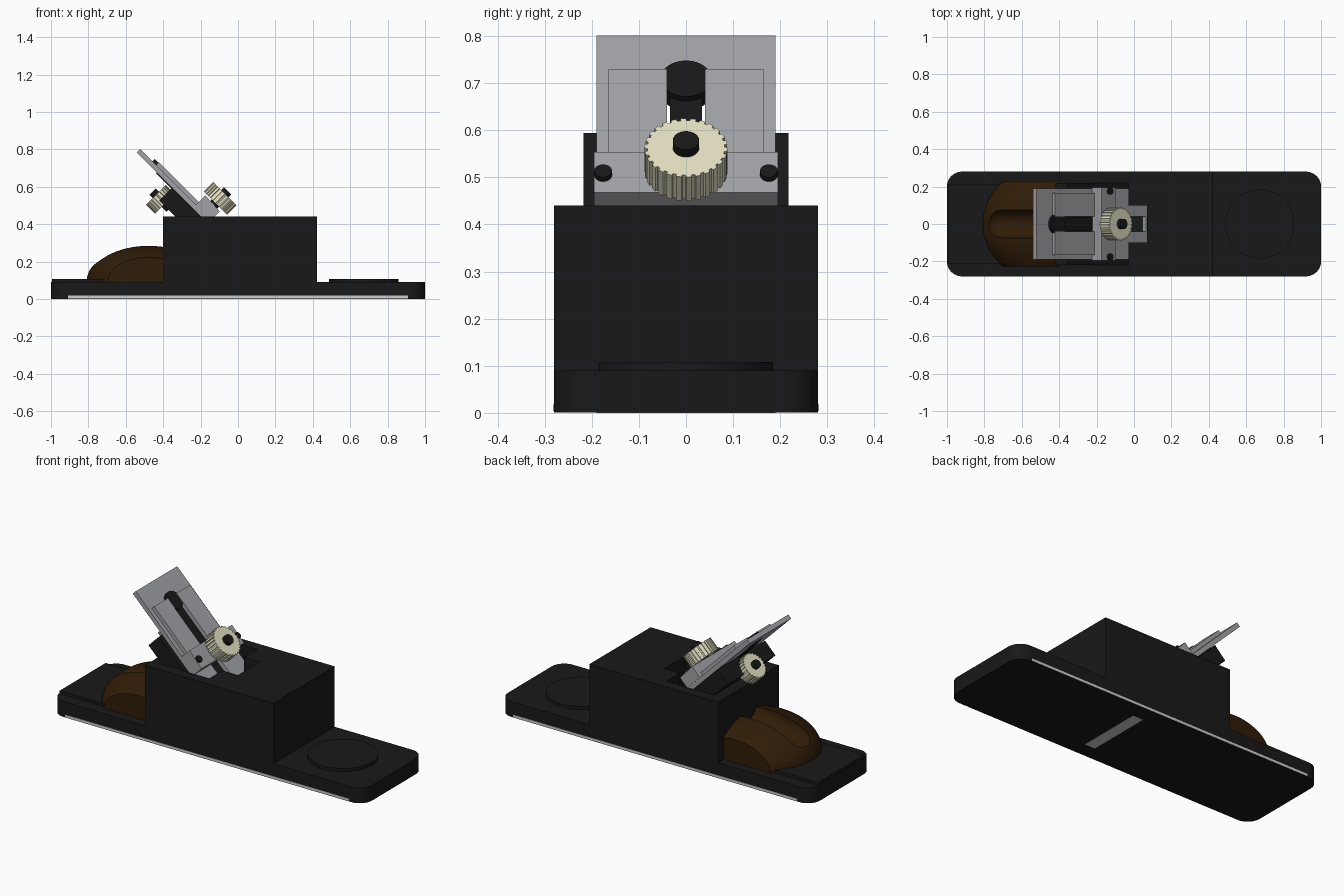
import bpy, bmesh, math
from mathutils import Matrix, Vector

if "Cube" in bpy.data.objects:
    bpy.data.objects.remove(bpy.data.objects["Cube"])

def material(name, rgb):
    m = bpy.data.materials.new(name)
    m.diffuse_color = (*rgb, 1)
    m.use_nodes = True
    m.node_tree.nodes["Principled BSDF"].inputs["Base Color"].default_value = m.diffuse_color
    return m

BLACK = material("black iron", (0.0095, 0.0095, 0.0095))
STEEL = material("grey steel", (0.36, 0.365, 0.385))
SOLE = material("light sole steel", (0.62, 0.62, 0.62))
WOOD = material("dark wood", (0.029, 0.0115, 0.002))
BRASS = material("pale brass", (0.77, 0.75, 0.54))
FLAT = Matrix.Identity(4)
# Bed frame: local x runs down the slope, local z is the blade normal
BED = Matrix.Rotation(math.radians(45), 4, 'Y')

def finish(name, bm, mat, frame=FLAT, smooth=True):
    bmesh.ops.transform(bm, matrix=frame, verts=bm.verts)
    bmesh.ops.recalc_face_normals(bm, faces=bm.faces)
    me = bpy.data.meshes.new(name)
    bm.to_mesh(me)
    bm.free()
    me.materials.append(mat)
    ob = bpy.data.objects.new(name, me)
    bpy.context.collection.objects.link(ob)
    if smooth:
        shade(ob)
    return ob

def select(ob):
    bpy.ops.object.select_all(action='DESELECT')
    ob.select_set(True)
    bpy.context.view_layer.objects.active = ob

def shade(ob):
    select(ob)
    bpy.ops.object.shade_smooth_by_angle(angle=math.radians(30))

def box(name, x, y, z, mat, frame=FLAT):
    bm = bmesh.new()
    bmesh.ops.create_cube(bm, size=1)
    for v in bm.verts:
        v.co = Vector(((a[0] + a[1]) / 2 + c * (a[1] - a[0]) for a, c in zip((x, y, z), v.co)))
    return finish(name, bm, mat, frame, False)

def prism(name, pts, z0, z1, mat, frame=FLAT):
    """Extrude an outline in the local xy plane from z0 to z1."""
    bm = bmesh.new()
    f = bm.faces.new([bm.verts.new((p[0], p[1], z0)) for p in pts])
    ext = bmesh.ops.extrude_face_region(bm, geom=[f])['geom']
    bmesh.ops.translate(bm, vec=(0, 0, z1 - z0), verts=[v for v in ext if isinstance(v, bmesh.types.BMVert)])
    # keep the starting cap so the solid is closed
    if not f.is_valid:
        bmesh.ops.holes_fill(bm, edges=bm.edges)
    return finish(name, bm, mat, frame)

def circle(cx, cy, r, n=32):
    return [(cx + r * math.cos(i * math.tau / n), cy + r * math.sin(i * math.tau / n)) for i in range(n)]

def gear(r, depth, teeth):
    """Knurled knob outline."""
    pts = []
    for i in range(teeth):
        for t, rad in ((0, r), (0.55, r), (0.6, r - depth), (0.95, r - depth)):
            a = (i + t) * math.tau / teeth
            pts.append((rad * math.cos(a), rad * math.sin(a)))
    return pts

def boolean(ob, cutter, op='DIFFERENCE'):
    mod = ob.modifiers.new("cut", 'BOOLEAN')
    mod.operation, mod.object, mod.solver = op, cutter, 'EXACT'
    select(ob)
    bpy.ops.object.modifier_apply(modifier=mod.name)
    bpy.data.objects.remove(cutter)

# Base with rounded corners
outline = []
for k, (sx, sy) in enumerate(((1, 1), (-1, 1), (-1, -1), (1, -1))):
    for i in range(9):
        a = math.radians(k * 90 + i * 11.25)
        outline.append((sx * 0.92 + 0.08 * math.cos(a), sy * 0.2 + 0.08 * math.sin(a)))
prism("base", outline, 0.001, 0.09, BLACK)
box("sole_strip", (-0.91, 0.91), (-0.282, 0.282), (0.004, 0.018), SOLE)
box("mouth_strip", (0.10, 0.165), (-0.19, 0.19), (0, 0.004), SOLE)
box("rear_pad", (-0.995, -0.7), (-0.21, 0.21), (0.085, 0.107), BLACK)
prism("front_pad", circle(0.672, 0, 0.185, 64), 0.085, 0.108, BLACK)

# Main block with a stepped well for the blade
block = box("block", (-0.4, 0.423), (-0.28, 0.28), (0.088, 0.44), BLACK)
well = [(-0.22, -0.22), (-0.03, -0.22), (-0.03, -0.1), (0.07, -0.1),
        (0.07, 0.1), (-0.03, 0.1), (-0.03, 0.22), (-0.22, 0.22)]
boolean(block, prism("well_cutter", well, 0.11, 0.6, BLACK))

# Wooden palm rest: ellipsoid trimmed by a box, with a finger groove
bm = bmesh.new()
bmesh.ops.create_uvsphere(bm, u_segments=64, v_segments=40, radius=1)
rest = finish("palm_rest", bm, WOOD, Matrix.Translation((-0.48, 0, 0.09)) @ Matrix.Diagonal((0.33, 0.305, 0.2, 1)))
boolean(rest, box("trim", (-0.9, -0.39), (-0.228, 0.228), (0.085, 0.4), WOOD), 'INTERSECT')
bm = bmesh.new()
bmesh.ops.create_uvsphere(bm, u_segments=32, v_segments=16, radius=0.075)
for v in bm.verts:
    v.co = Vector((v.co.z, v.co.y, v.co.x))
    # stretch one half of the sphere into a capsule
    if v.co.x > 0.001:
        v.co.x += 0.4
groove = finish("groove_cutter", bm, WOOD, Matrix.Translation((-0.725, 0, 0.235)) @ Matrix.Rotation(math.radians(-12), 4, 'Y'))
boolean(rest, groove)
shade(rest)

# Bed that carries the blade
box("blade_bed", (-0.67, -0.2), (-0.218, 0.218), (0.075, 0.17), BLACK, BED)

# Blade with keyhole slot
blade = box("blade", (-0.936, 0.0), (-0.19, 0.19), (0.171, 0.197), STEEL, BED)
boolean(blade, box("slot_cutter", (-0.79, -0.106), (-0.04, 0.04), (0.1, 0.3), STEEL, BED))
boolean(blade, prism("hole_cutter", circle(-0.79, 0, 0.05), 0.1, 0.3, STEEL, BED))
prism("lever_head", circle(-0.79, 0, 0.054), 0.172, 0.214, BLACK, BED)
box("lever_arm", (-0.785, -0.45), (-0.034, 0.034), (0.165, 0.2), BLACK, BED)

# Cap over the blade: two side plates and a clamping bar
for side, s in (("left", 1), ("right", -1)):
    ys = sorted((s * 0.04, s * 0.165))
    box("cap_plate_" + side, (-0.815, -0.5), ys, (0.196, 0.218), STEEL, BED)
    prism("cap_screw_" + side, circle(-0.45, s * 0.176, 0.019, 20), 0.25, 0.277, BLACK, BED)
bar = [(-0.515, 0.197), (-0.515, 0.268), (-0.40, 0.262), (-0.40, 0.197)]
to_side = Matrix(((1, 0, 0, 0), (0, 0, 1, 0), (0, 1, 0, 0), (0, 0, 0, 1)))
prism("clamp_bar", bar, -0.195, 0.195, STEEL, BED @ to_side)

# Knurled clamp knob along the blade normal
at = BED @ Matrix.Translation((-0.448, 0, 0))
prism("clamp_knob", gear(0.088, 0.006, 26), 0.276, 0.348, BRASS, at)
prism("clamp_bolt", circle(0, 0, 0.028), 0.19, 0.37, BLACK, at)

# Knurled depth knob on the upper end of the bed
at = BED @ Matrix.Translation((0, 0, 0.083)) @ Matrix.Rotation(math.radians(90), 4, 'Y')
prism("depth_knob", gear(0.074, 0.005, 24), -0.705, -0.637, BRASS, at)
prism("depth_bolt", circle(0, 0, 0.024), -0.728, -0.6, BLACK, at)
